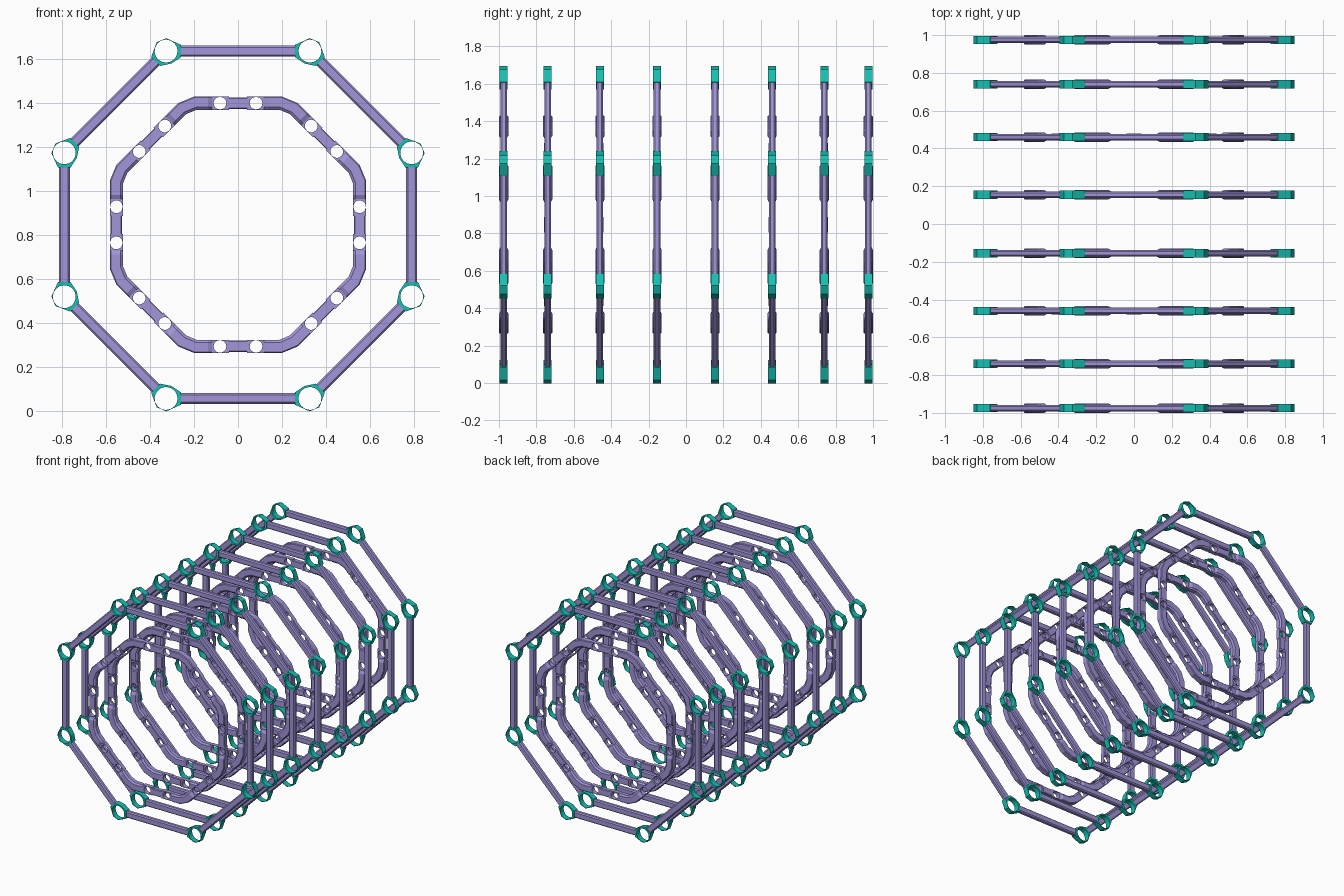
import bpy, bmesh, math
from mathutils import Vector, Matrix

if "Cube" in bpy.data.objects:
    bpy.data.objects.remove(bpy.data.objects["Cube"])

CZ = 0.847                # height of the ring centre
OUT, INN = 0.79, 0.553    # apothems of outer and inner octagon
HALF = OUT * math.tan(math.pi / 8)
RINGS = [0.155, 0.46, 0.74, 0.975]


def material(name, col):
    m = bpy.data.materials.new(name)
    m.diffuse_color = (*col, 1)
    m.use_nodes = True
    m.node_tree.nodes["Principled BSDF"].inputs["Base Color"].default_value = m.diffuse_color
    return m


purple = material("purple", (0.36, 0.30, 0.69))
teal = material("teal", (0.008, 0.52, 0.44))


def loft(bm, sections):
    """Skin a list of equal-length point loops and cap both ends."""
    rows = [[bm.verts.new(p) for p in s] for s in sections]
    n = len(rows[0])
    for a, b in zip(rows, rows[1:]):
        for i in range(n):
            bm.faces.new((a[i], a[(i + 1) % n], b[(i + 1) % n], b[i]))
    bm.faces.new(rows[0])
    bm.faces.new(rows[-1])


def holed_plate(bm, poly, centre, r, depth, sub):
    """Plate in the xz plane with a round hole, thickness along y."""
    pts = []
    for i, p in enumerate(poly):
        q = poly[(i + 1) % len(poly)]
        pts += [Vector(p).lerp(Vector(q), k / sub) for k in range(sub)]
    c = Vector(centre)
    hole = [c + (p - c).normalized() * r for p in pts]
    loops = [[bm.verts.new((p.x, y, p.y)) for p in ring]
             for ring, y in ((pts, -depth), (pts, depth), (hole, depth), (hole, -depth))]
    n = len(pts)
    for k in range(4):
        a, b = loops[k], loops[(k + 1) % 4]
        for i in range(n):
            bm.faces.new((a[i], a[(i + 1) % n], b[(i + 1) % n], b[i]))


def bar_section(x, z, hh, hd, ch):
    """Chamfered rectangle across x, centred on height z."""
    return [(x, hd - ch, z + hh), (x, hd, z + hh - ch), (x, hd, z - hh + ch), (x, hd - ch, z - hh),
            (x, -hd + ch, z - hh), (x, -hd, z - hh + ch), (x, -hd, z + hh - ch), (x, -hd + ch, z + hh)]


def eight_fold(build, mat, name):
    """Make one side, repeat it round the octagon, place it at every ring position."""
    bm = bmesh.new()
    for k in range(8):
        part = bmesh.new()
        build(part)
        part.transform(Matrix.Rotation(k * math.pi / 4, 4, 'Y'))
        tmp = bpy.data.meshes.new("tmp")
        part.to_mesh(tmp)
        part.free()
        bm.from_mesh(tmp)
        bpy.data.meshes.remove(tmp)
    bmesh.ops.recalc_face_normals(bm, faces=bm.faces)
    me = bpy.data.meshes.new(name)
    bm.to_mesh(me)
    bm.free()
    me.materials.append(mat)
    for i, y in enumerate([-v for v in reversed(RINGS)] + RINGS):
        ob = bpy.data.objects.new(f"{name}_{i + 1}", me)
        ob.location = (0, y, CZ)
        bpy.context.collection.objects.link(ob)


# straight chamfered bars of the outer octagon
def outer_bar(bm):
    e = HALF - 0.067
    loft(bm, [bar_section(x, OUT, 0.025, 0.0175, 0.008) for x in (-e, e)])


# ring connector at each outer corner, flat pads facing the two bars
def connector(bm):
    out = 67.5                      # outward direction of the corner
    shape = [(out - 24, .0585), (out + 24, .0585), (180 - 23, .073), (180 + 23, .073),
             (out + 180, .062), (-45 - 23, .073), (-45 + 23, .073)]
    poly = [(HALF + r * math.cos(math.radians(a)), OUT + r * math.sin(math.radians(a)))
            for a, r in shape]
    holed_plate(bm, poly, (HALF, OUT), 0.052, 0.0215, 3)


# inner ring side: thin perforated middle, thick bevelled ends, mitred corner
def inner_side(bm):
    lo, hi, inset = INN - 0.03, INN + 0.03, 0.012
    rot = Matrix.Rotation(math.pi / 4, 3, 'Y')

    def sec(t, d, miter=0.0):
        pts = [(hi, d - .005), (hi - .005, d), (lo + inset, d), (lo, d - .01)]
        pts += [(z, -y) for z, y in reversed(pts)]
        return [Vector((t + (z - INN) * miter, y, z)) for z, y in pts]

    m = math.tan(math.pi / 16)
    path = [sec(.118, .016), sec(.136, .025), sec(.194, .025, m)]
    # the far half is the mirrored path carried round to the next side
    far = [[rot @ Vector((-p.x, p.y, p.z)) for p in s] for s in reversed(path)]
    loft(bm, path + far)
    for s in (-1, 1):
        a, b = sorted((s * .041, s * .118))
        holed_plate(bm, [(a, lo), (b, lo), (b, hi), (a, hi)], (s * .082, INN), .029, .016, 4)
    loft(bm, [bar_section(x, INN, .026, .018, .004) for x in (-.041, .041)])


eight_fold(outer_bar, purple, "outer_ring_bars")
eight_fold(connector, teal, "corner_connectors")
eight_fold(inner_side, purple, "inner_ring")
